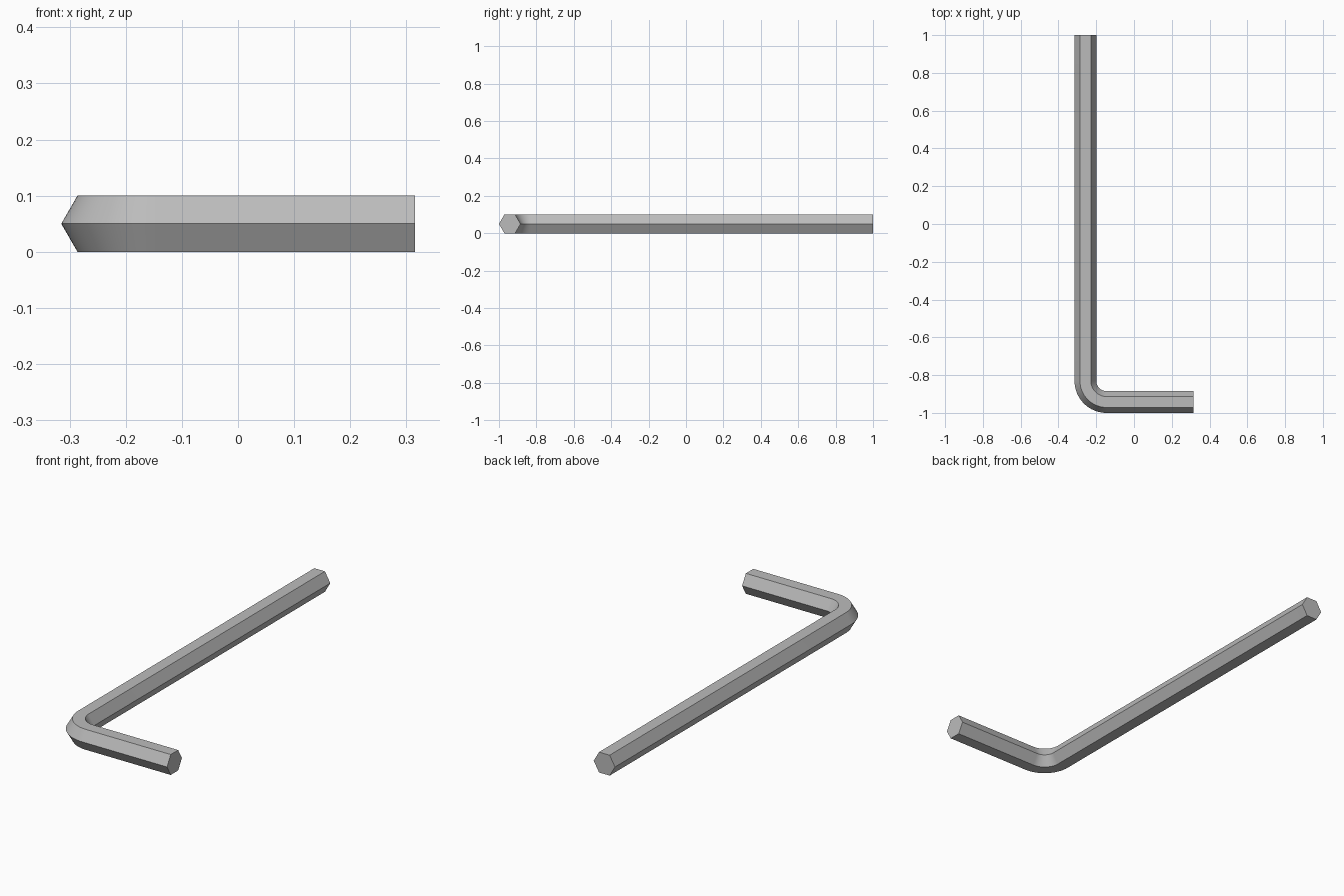
import bpy
import bmesh
import math
from mathutils import Vector

default = bpy.data.objects.get("Cube")
if default:
    bpy.data.objects.remove(default, do_unlink=True)

# Dimensions of the hexagonal bar
HEIGHT = 0.1                       # across the flats
CORNER = HEIGHT / math.sqrt(3)     # centre to corner
HALF_WIDTH = 0.315
RADIUS = 0.112                     # bend radius of the centre line
BEND_STEPS = 20
bar_x = -HALF_WIDTH + CORNER
bar_y = -1 + CORNER
bend_centre = Vector((bar_x + RADIUS, bar_y + RADIUS, HEIGHT / 2))

# Steel material
steel = bpy.data.materials.new("steel_grey")
steel.use_nodes = True
colour = (0.5, 0.5, 0.5, 1)
steel.diffuse_color = colour
steel.node_tree.nodes["Principled BSDF"].inputs["Base Color"].default_value = colour

# Path stations: centre point and outward direction of the bend
stations = [(Vector((bar_x, 1, HEIGHT / 2)), Vector((-1, 0, 0)))]
for i in range(BEND_STEPS + 1):
    a = math.pi + math.pi / 2 * i / BEND_STEPS
    outward = Vector((math.cos(a), math.sin(a), 0))
    stations.append((bend_centre + outward * RADIUS, outward))
stations.append((Vector((HALF_WIDTH, bar_y, HEIGHT / 2)), Vector((0, -1, 0))))


def hexagon(bm, centre, outward):
    """One hexagonal section with flats at top and bottom."""
    ring = []
    for k in range(6):
        a = k * math.pi / 3
        offset = outward * math.cos(a) + Vector((0, 0, math.sin(a)))
        ring.append(bm.verts.new(centre + offset * CORNER))
    return ring


# Sweep the section along the long arm, bend and short arm
bm = bmesh.new()
rings = [hexagon(bm, c, o) for c, o in stations]
for r, s in zip(rings, rings[1:]):
    for k in range(6):
        n = (k + 1) % 6
        bm.faces.new((r[k], r[n], s[n], s[k]))
bm.faces.new(rings[0])
bm.faces.new(rings[-1])
bmesh.ops.recalc_face_normals(bm, faces=bm.faces)
mesh = bpy.data.meshes.new("hex_key")
bm.to_mesh(mesh)
bm.free()
mesh.materials.append(steel)

key = bpy.data.objects.new("hex_key", mesh)
bpy.context.collection.objects.link(key)

# Smooth bend, crisp long edges
for o in bpy.context.selected_objects:
    o.select_set(False)
key.select_set(True)
bpy.context.view_layer.objects.active = key
bpy.ops.object.shade_smooth_by_angle(angle=math.radians(30))
